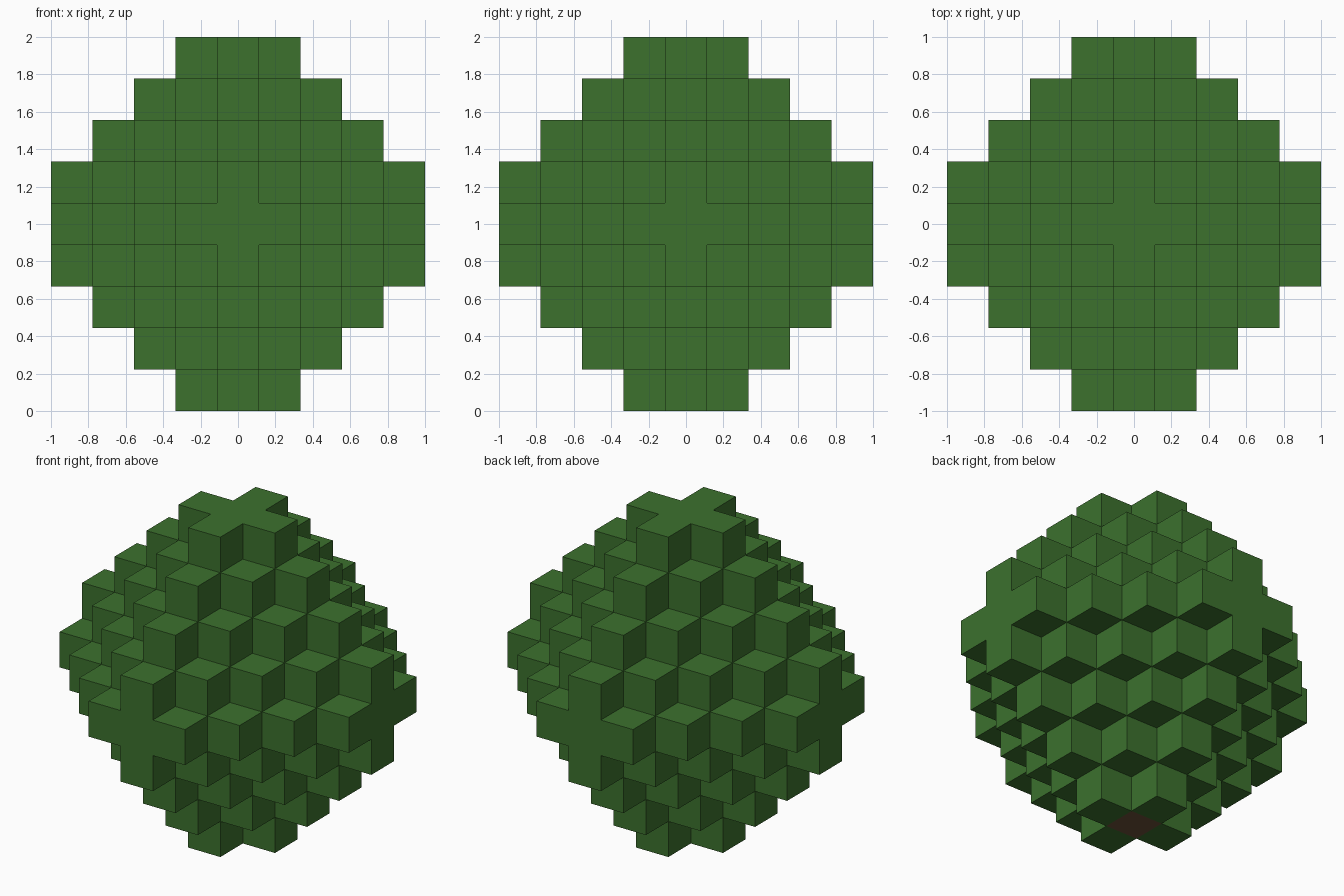
import bpy
import bmesh
from mathutils import Vector, Matrix

if "Cube" in bpy.data.objects:
    bpy.data.objects.remove(bpy.data.objects["Cube"])

GRID = 4                      # blocks from the centre to each tip
REACH = GRID + 1              # stepped octahedron limit
BLOCK = 2 / (2 * GRID + 1)    # block edge length
CENTRE = Vector((0, 0, 1))


def make_material(name, colour):
    mat = bpy.data.materials.new(name)
    mat.use_nodes = True
    mat.diffuse_color = colour
    mat.node_tree.nodes["Principled BSDF"].inputs["Base Color"].default_value = colour
    return mat


def make_object(name, bm, mat):
    mesh = bpy.data.meshes.new(name)
    bm.to_mesh(mesh)
    bm.free()
    mesh.materials.append(mat)
    obj = bpy.data.objects.new(name, mesh)
    bpy.context.collection.objects.link(obj)
    return obj


def filled(cell):
    return max(map(abs, cell)) <= GRID and sum(map(abs, cell)) <= REACH


def is_trunk(cell):
    return cell[0] == 0 and cell[1] == 0 and cell[2] <= 0


leaf_green = make_material("leaf green", (0.045, 0.165, 0.027, 1))
bark_brown = make_material("bark brown", (0.15, 0.08, 0.04, 1))

# Leaf canopy: only the exposed side of each block
bm = bmesh.new()
span = range(-GRID, GRID + 1)
normals = [Vector(s * c for c in axis) for axis in Matrix.Identity(3) for s in (-1, 1)]
for cell in ((x, y, z) for x in span for y in span for z in span):
    if not filled(cell) or is_trunk(cell):
        continue
    for n in normals:
        if filled(tuple(int(c + d) for c, d in zip(cell, n))):
            continue
        u = Vector((n.y, n.z, n.x))
        v = n.cross(u)
        middle = Vector(cell) + n / 2
        corners = [middle + (a * u + b * v) / 2
                   for a, b in ((-1, -1), (1, -1), (1, 1), (-1, 1))]
        bm.faces.new([bm.verts.new(CENTRE + p * BLOCK) for p in corners])
bmesh.ops.remove_doubles(bm, verts=bm.verts, dist=BLOCK / 100)
make_object("leaf_canopy", bm, leaf_green)

# Trunk: a square post from the ground up into the canopy
height = (GRID + 1) * BLOCK
bm = bmesh.new()
bmesh.ops.create_cube(bm, size=1, matrix=Matrix.Translation((0, 0, height / 2))
                      @ Matrix.Diagonal((BLOCK, BLOCK, height, 1)))
make_object("trunk", bm, bark_brown)
